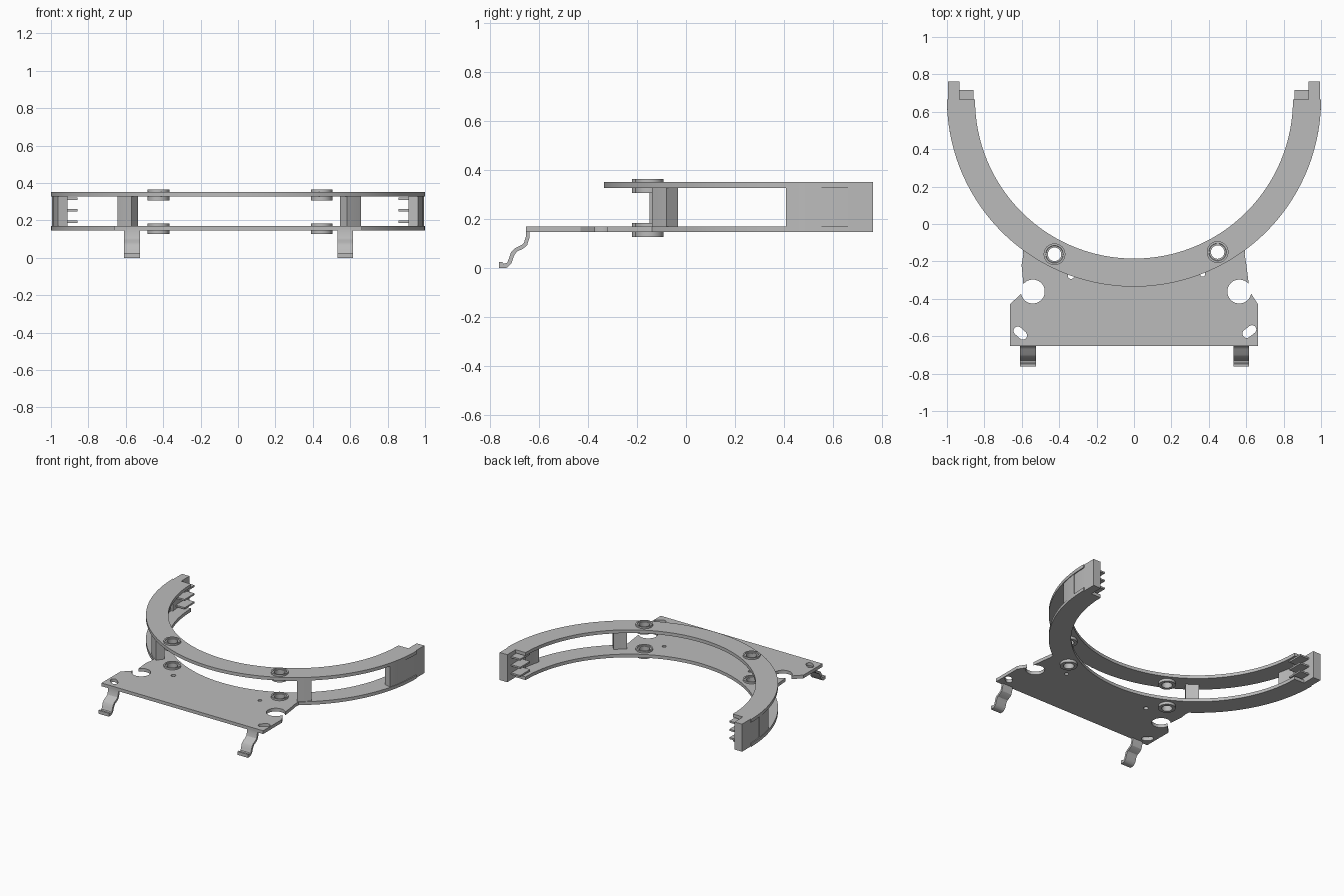
import bpy, bmesh
from math import sin, cos, radians, pi

cube = bpy.data.objects.get("Cube")
if cube:
    bpy.data.objects.remove(cube, do_unlink=True)

grey = bpy.data.materials.new("light grey")
grey.use_nodes = True
colour = (0.5, 0.5, 0.5, 1)
grey.diffuse_color = colour
grey.node_tree.nodes["Principled BSDF"].inputs["Base Color"].default_value = colour

CY = 0.665                      # ring centre in y
LOW, HIGH = (0.147, 0.171), (0.327, 0.351)   # heights of the two plates


def arc(r, a0, a1, n=32):
    """Points on the ring circle; angle in degrees from straight forward."""
    steps = [radians(a0 + (a1 - a0) * i / n) for i in range(n + 1)]
    return [(r * sin(a), CY - r * cos(a)) for a in steps]


def circle(x, y, r, a0=0, a1=360, n=32):
    count = n if a1 - a0 == 360 else n + 1
    steps = [radians(a0 + (a1 - a0) * i / n) for i in range(count)]
    return [(x + r * cos(a), y + r * sin(a)) for a in steps]


def rect(x0, x1, y0, y1):
    return [(x0, y0), (x1, y0), (x1, y1), (x0, y1)]


def slot(x, y, half, r, tilt):
    """Rounded slot outline."""
    t = radians(tilt)
    dx, dy = half * cos(t), half * sin(t)
    return (circle(x + dx, y + dy, r, tilt - 90, tilt + 90, 10)
            + circle(x - dx, y - dy, r, tilt + 90, tilt + 270, 10))


def flip(points, s):
    return [(s * x, y) for x, y in points]


def finish(obj):
    bm = bmesh.new()
    bm.from_mesh(obj.data)
    bmesh.ops.remove_doubles(bm, verts=bm.verts, dist=0.00005)
    bmesh.ops.recalc_face_normals(bm, faces=bm.faces)
    bm.to_mesh(obj.data)
    bm.free()
    obj.data.materials.clear()
    obj.data.materials.append(grey)
    bpy.ops.object.select_all(action='DESELECT')
    obj.select_set(True)
    bpy.context.view_layer.objects.active = obj
    bpy.ops.object.shade_smooth_by_angle(angle=radians(30))


def slab(name, loops, z):
    """Filled outline with holes, extruded between two heights."""
    curve = bpy.data.curves.new(name, 'CURVE')
    curve.dimensions = '2D'
    curve.fill_mode = 'BOTH'
    curve.extrude = (z[1] - z[0]) / 2
    for loop in loops:
        sp = curve.splines.new('POLY')
        sp.points.add(len(loop) - 1)
        for p, (x, y) in zip(sp.points, loop):
            p.co = (x, y, 0, 1)
        sp.use_cyclic_u = True
    temp = bpy.data.objects.new(name + " outline", curve)
    bpy.context.collection.objects.link(temp)
    mesh = bpy.data.meshes.new_from_object(
        temp.evaluated_get(bpy.context.evaluated_depsgraph_get()))
    bpy.data.objects.remove(temp, do_unlink=True)
    obj = bpy.data.objects.new(name, mesh)
    bpy.context.collection.objects.link(obj)
    for v in mesh.vertices:
        v.co.z += (z[0] + z[1]) / 2
    finish(obj)


def lathe(name, x, y, profile, n=40):
    """Closed (radius, height) profile spun around a vertical axis."""
    bm = bmesh.new()
    rings = [[bm.verts.new((x + r * cos(2 * pi * i / n), y + r * sin(2 * pi * i / n), z))
              for r, z in profile] for i in range(n)]
    m = len(profile)
    for i in range(n):
        a, b = rings[i], rings[(i + 1) % n]
        for j in range(m):
            k = (j + 1) % m
            bm.faces.new((a[j], b[j], b[k], a[k]))
    mesh = bpy.data.meshes.new(name)
    bm.to_mesh(mesh)
    bm.free()
    obj = bpy.data.objects.new(name, mesh)
    bpy.context.collection.objects.link(obj)
    finish(obj)


# Half ring plates, the lower one merging into the base plate
bushings = [(-0.425, -0.162), (0.447, -0.15)]
bores = [circle(x, y, 0.036) for x, y in bushings]
inner = arc(0.85, -90, 90, 80)
slab("upper_ring", [arc(1, 90, -90, 96) + inner] + bores, HIGH)


def base_side(s):
    """One side of the base plate, from the ring to the front corner."""
    cx = 0.552 + s * 0.011
    edge = [(0.592, -0.165), (0.601, -0.22)]
    edge += circle(cx, -0.361, 0.064, 38, 350)
    edge += [(0.663, -0.43), (0.663, -0.652)]
    return flip(edge, s)


outline = arc(1, 90, 36.5, 32) + base_side(1) + base_side(-1)[::-1] + arc(1, -36.5, -90, 32)
holes = [slot(-0.608, -0.583, 0.018, 0.023, -42), slot(0.617, -0.575, 0.018, 0.023, 38),
         circle(-0.337, -0.277, 0.017), circle(0.367, -0.268, 0.014)]
slab("lower_ring_and_base", [outline + inner] + bores + holes, LOW)

# Flanged bushings on both plates
for (x, y), side in zip(bushings, ("right", "left")):
    for level, (z0, z1) in (("lower", LOW), ("upper", HIGH)):
        top = z1 + 0.013
        bottom = z0 - 0.02
        lathe(f"{side}_{level}_bushing", x, y, [
            (0.036, bottom), (0.058, bottom), (0.058, z0), (0.044, z0),
            (0.044, z1), (0.058, z1), (0.058, top), (0.047, top),
            (0.045, top - 0.006), (0.036, top - 0.006)])

# Spacers, end blocks, fins and clips on each side
between = (LOW[1], HIGH[0])
for s, side in ((1, "left"), (-1, "right")):
    turn = 0.45 * s
    post = arc(0.93, 35.5 + turn, 41 + turn, 8) + arc(0.993, 41 + turn, 35.5 + turn, 8)
    slab(f"{side}_post", [flip(post, s)], between)

    panel = arc(0.945, 75, 83.5, 10) + arc(0.996, 83.5, 75, 10)
    slab(f"{side}_end_panel", [flip(panel, s)], between)
    block = arc(0.932, 83.5, 90, 8) + arc(0.992, 90, 83.5, 8)
    slab(f"{side}_end_block", [flip(block, s)], between)
    slab(f"{side}_end_tab", [flip(rect(0.932, 0.994, CY - 0.005, 0.763), s)],
         (LOW[0], HIGH[1]))
    for i in range(3):
        z = 0.187 + 0.061 * i
        slab(f"{side}_fin_{i + 1}", [flip(rect(0.858, 0.936, 0.6, 0.717), s)],
             (z, z + 0.012))

    # Bent strip clip, drawn as a side profile and extruded across x
    profile = [(-0.638, 0.15), (-0.638, 0.127), (-0.648, 0.094), (-0.664, 0.08),
               (-0.69, 0.068), (-0.702, 0.05), (-0.712, 0.02), (-0.728, 0.004),
               (-0.738, 0), (-0.763, 0), (-0.763, 0.025), (-0.748, 0.025),
               (-0.744, 0.018), (-0.73, 0.022), (-0.722, 0.04), (-0.714, 0.066),
               (-0.698, 0.082), (-0.672, 0.094), (-0.661, 0.104), (-0.653, 0.13),
               (-0.652, 0.15)]
    bm = bmesh.new()
    cx = 0.57 * s + 0.003
    face = bm.faces.new([bm.verts.new((cx - 0.042, y, z)) for y, z in profile])
    ext = bmesh.ops.extrude_face_region(bm, geom=[face])
    for v in ext["geom"]:
        if isinstance(v, bmesh.types.BMVert):
            v.co.x += 0.084
    mesh = bpy.data.meshes.new(f"{side}_clip")
    bm.to_mesh(mesh)
    bm.free()
    clip = bpy.data.objects.new(f"{side}_clip", mesh)
    bpy.context.collection.objects.link(clip)
    finish(clip)
